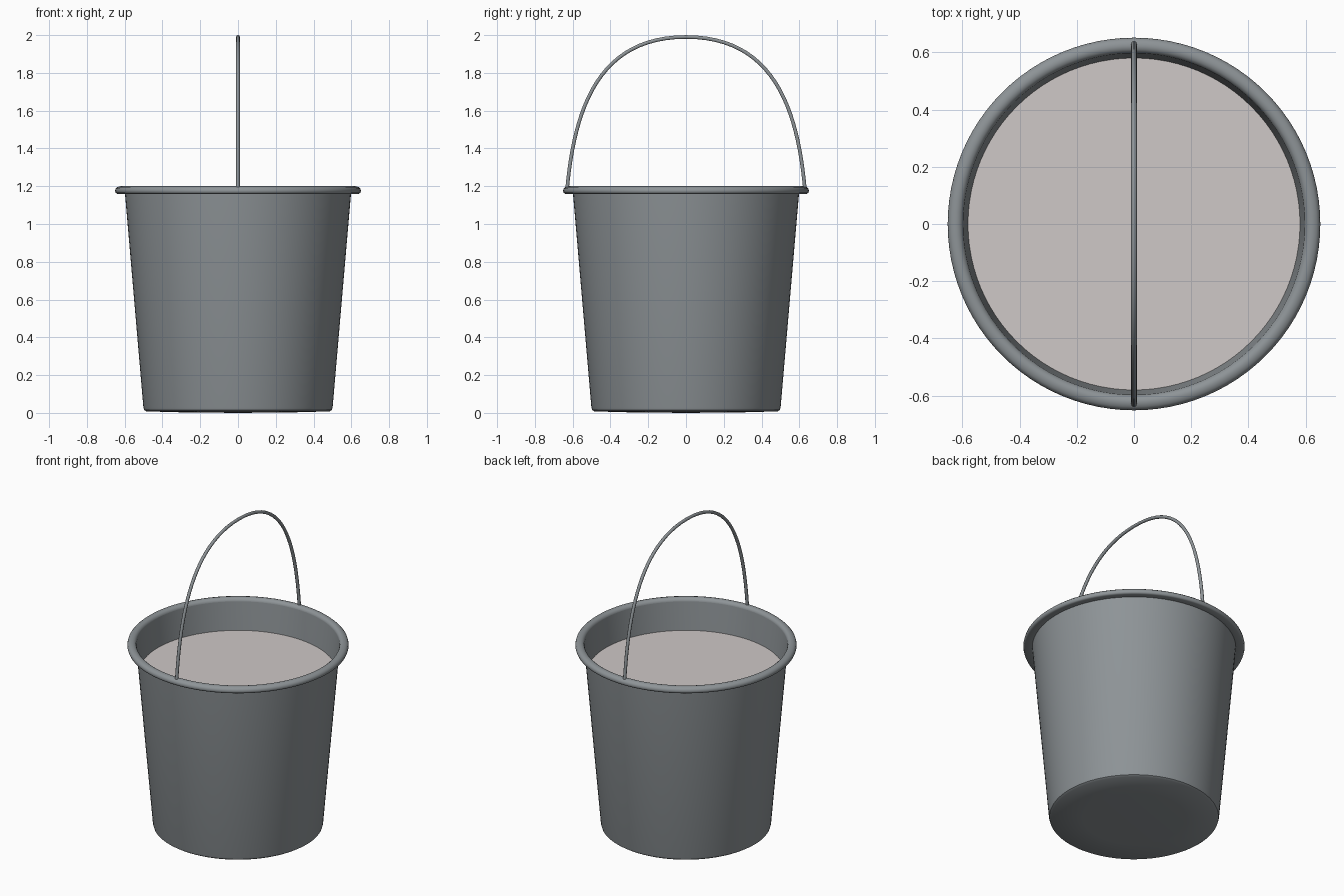
import bpy, math
from mathutils import Vector

if "Cube" in bpy.data.objects:
    bpy.data.objects.remove(bpy.data.objects["Cube"])


def material(name, rgb):
    m = bpy.data.materials.new(name)
    m.diffuse_color = (*rgb, 1)
    m.use_nodes = True
    m.node_tree.nodes["Principled BSDF"].inputs["Base Color"].default_value = m.diffuse_color
    return m


metal = material("grey_metal", (0.27, 0.295, 0.31))
milk = material("pale_liquid", (0.62, 0.58, 0.57))


def lathe(name, profile, mat, closed=False, n=96, angle=40):
    """Revolve (radius, z) points about z; radius 0 becomes a pole."""
    verts, rings, faces = [], [], []
    for r, z in profile:
        if r == 0:
            rings.append([len(verts)] * n)
            verts.append((0, 0, z))
        else:
            rings.append([len(verts) + i for i in range(n)])
            verts += [(r * math.cos(2 * math.pi * i / n),
                       r * math.sin(2 * math.pi * i / n), z) for i in range(n)]
    pairs = list(zip(rings, rings[1:]))
    if closed:
        pairs.append((rings[-1], rings[0]))
    for a, b in pairs:
        for i in range(n):
            j = (i + 1) % n
            faces.append(list(dict.fromkeys((a[i], a[j], b[j], b[i]))))
    me = bpy.data.meshes.new(name)
    me.from_pydata(verts, [], faces)
    me.materials.append(mat)
    ob = bpy.data.objects.new(name, me)
    bpy.context.collection.objects.link(ob)
    smooth(ob, angle)
    return ob


def smooth(ob, angle):
    bpy.ops.object.select_all(action='DESELECT')
    ob.select_set(True)
    bpy.context.view_layer.objects.active = ob
    bpy.ops.object.shade_smooth_by_angle(angle=math.radians(angle))


# Tapered bucket wall with thin shell and slightly bulged bottom
lathe("bucket_body", [(0, 0), (0.3, 0.003), (0.485, 0.008), (0.497, 0.016),
                      (0.501, 0.03), (0.6, 1.18), (0.597, 1.18),
                      (0.58, 1.0), (0.495, 0.03), (0, 0.02)], metal)

# Rounded rolled rim
lathe("rim", [(0.596, 1.165), (0.64, 1.16), (0.648, 1.165), (0.651, 1.175),
              (0.648, 1.187), (0.638, 1.196), (0.622, 1.2), (0.61, 1.197),
              (0.601, 1.19), (0.597, 1.18)], metal, closed=True, angle=50)

# Liquid surface
lathe("liquid", [(0.583, 1.0), (0, 1.0)], milk)

# Thin wire handle arching over the y axis
cu = bpy.data.curves.new("handle", 'CURVE')
cu.dimensions = '3D'
cu.bevel_depth = 0.01
cu.bevel_resolution = 3
cu.resolution_u = 24
cu.use_fill_caps = True
sp = cu.splines.new('BEZIER')
sp.bezier_points.add(2)
path = [((-0.63, 1.18), (-0.65, 1.0), (-0.59, 1.62)),
        ((0, 1.99), (-0.46, 1.99), (0.46, 1.99)),
        ((0.63, 1.18), (0.59, 1.62), (0.65, 1.0))]
for p, (co, left, right) in zip(sp.bezier_points, path):
    p.handle_left_type = p.handle_right_type = 'FREE'
    p.co, p.handle_left, p.handle_right = (Vector((0, *v)) for v in (co, left, right))
handle = bpy.data.objects.new("handle", cu)
bpy.context.collection.objects.link(handle)
cu.materials.append(metal)
bpy.ops.object.select_all(action='DESELECT')
handle.select_set(True)
bpy.context.view_layer.objects.active = handle
bpy.ops.object.convert(target='MESH')
smooth(bpy.context.view_layer.objects.active, 50)
